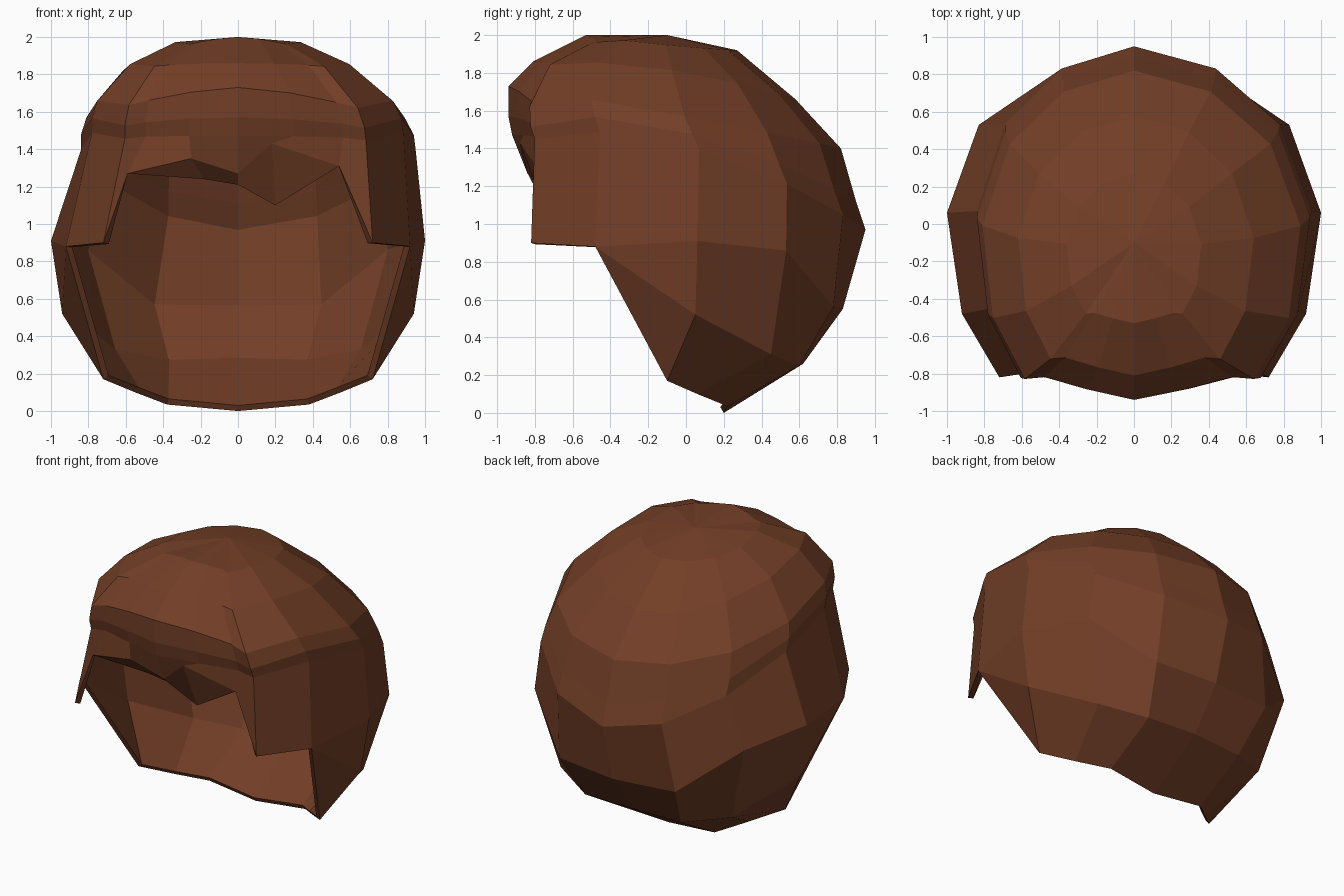
import bpy, bmesh

if "Cube" in bpy.data.objects:
    bpy.data.objects.remove(bpy.data.objects["Cube"])

# Half outline seen from above, front centre to back centre
PLAN = [(0, -.94), (.31, -.88), (.59, -.81), (.72, -.82), (.93, -.47),
        (1, .06), (.82, .53), (.46, .83), (0, .95)]
# Upper rings: front y, back y, left width, right width,
# front/side/back height, droop of the front corners
RINGS = [(-.53, .27, .36, .36, 2.0, 1.95, 1.92, .60),
         (-.81, .58, .62, .64, 1.86, 1.82, 1.66, .12),
         (-.94, .82, .81, .89, 1.73, 1.58, 1.40, .30),
         (-.94, .90, .84, .94, 1.57, 1.49, 1.12, .18),
         (-.92, .95, .84, .95, 1.47, 1.41, .97, .10)]
# Lower rings from sideburn (column 3) to back centre (column 8)
LOWER = [
    [(.72, -.82, .90), (.92, -.48, .88), (1, .06, .91), (.83, .53, .86),
     (.46, .78, .56), (0, .83, .55)],
    [(.72, -.82, .90), (.92, -.48, .88), (.94, .05, .52), (.68, .45, .31),
     (.38, .60, .25), (0, .62, .26)],
    [(.72, -.82, .90), (.92, -.48, .88), (.72, -.10, .17), (.55, .06, .10),
     (.38, .22, .035), (0, .20, 0)],
]
# Uneven fringe edge and the lip tucked under it
FRINGE = {-2: (-.59, -.80, 1.27), -1: (-.25, -.86, 1.35), 0: (0, -.84, 1.27),
          1: (.18, -.88, 1.43), 2: (.54, -.80, 1.31)}
LIP = {-2: FRINGE[-2], -1: (-.18, -.77, 1.24), 0: (0, -.76, 1.21),
       1: (.20, -.75, 1.10), 2: FRINGE[2]}


def upper_point(col, ring):
    yf, yb, left, right, zf, zs, zb, droop = ring
    x, y = PLAN[abs(col)]
    t = (y + .94) / 1.89
    x *= right if col >= 0 else -left
    # height follows a parabola through front, side and back
    z = (zf * (1 - t) * (1 - 2 * t) + 4 * zs * t * (1 - t) + zb * t * (2 * t - 1))
    z -= droop * x * x * max(0, 1 - 4 * t)
    return (x, yf + (yb - yf) * t, z)


def column(col):
    pts = [upper_point(col, r) for r in RINGS]
    if abs(col) < 3:
        return pts + [FRINGE[col], LIP[col], LIP[col]]
    side = 1 if col >= 0 else -1
    return pts + [(side * x, y, z) for x, y, z in (r[abs(col) - 3] for r in LOWER)]


bm = bmesh.new()
verts = {}


def vert(p):
    key = tuple(round(c, 4) for c in p)
    if key not in verts:
        verts[key] = bm.verts.new(key)
    return verts[key]


def face(points):
    vs = list(dict.fromkeys(vert(p) for p in points))
    if len(vs) > 2:
        bm.faces.new(vs)


# Hair shell: crown fan, then strips between neighbouring columns
order = list(range(0, 9)) + list(range(-7, 0))
cols = [column(c) for c in order]
apex = (0, -.10, 2.0)
for i, a in enumerate(cols):
    j = (i + 1) % len(cols)
    b = cols[j]
    face([apex, a[0], b[0]])
    for r in range(len(a) - 1):
        # the fringe lip stops at the sideburns
        if r >= len(RINGS) and {abs(order[i]), abs(order[j])} == {2, 3}:
            continue
        face([a[r], a[r + 1], b[r + 1], b[r]])
bmesh.ops.recalc_face_normals(bm, faces=bm.faces[:])
if vert(apex).link_faces[0].normal.z < 0:
    bmesh.ops.reverse_faces(bm, faces=bm.faces[:])

mesh = bpy.data.meshes.new("hair")
bm.to_mesh(mesh)
bm.free()
hair = bpy.data.objects.new("hair", mesh)
bpy.context.collection.objects.link(hair)

# Thin wall towards the inside
wall = hair.modifiers.new("wall", 'SOLIDIFY')
wall.thickness = .035
wall.offset = -1

brown = bpy.data.materials.new("brown_hair")
brown.diffuse_color = (.17, .049, .02, 1)
brown.use_nodes = True
brown.node_tree.nodes["Principled BSDF"].inputs["Base Color"].default_value = brown.diffuse_color
mesh.materials.append(brown)
